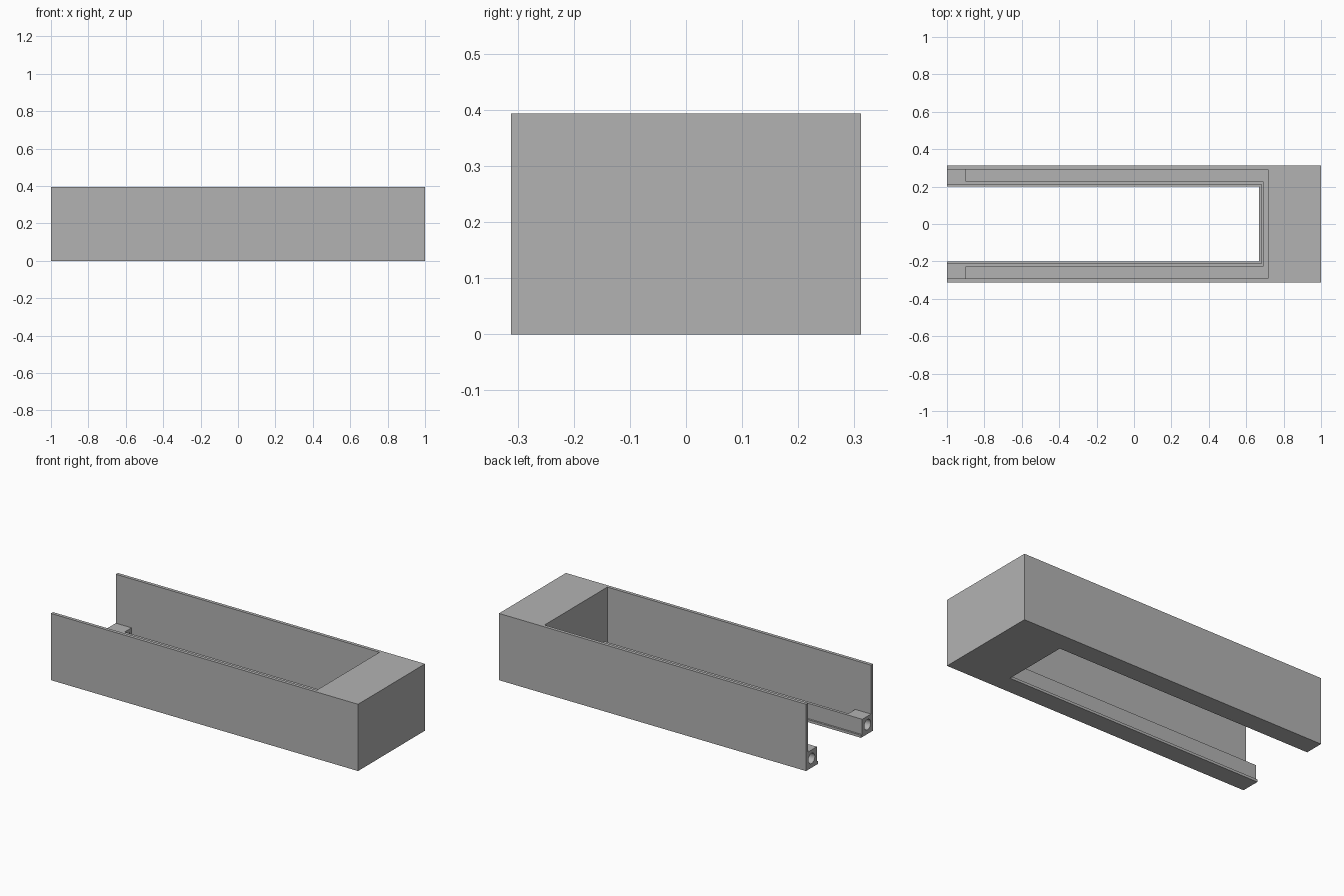
import bpy
import bmesh
from mathutils import Matrix

cube = bpy.data.objects.get("Cube")
if cube:
    bpy.data.objects.remove(cube, do_unlink=True)

grey = bpy.data.materials.new("plain grey")
grey.use_nodes = True
colour = (0.45, 0.45, 0.45, 1)
grey.diffuse_color = colour
grey.node_tree.nodes["Principled BSDF"].inputs["Base Color"].default_value = colour

FRONT = -1.0      # open end
FLOOR = 0.015     # thickness of the base ledge
CURB = 0.105      # top of the gutter curb
HEIGHT = 0.393


def prism(name, outline, z0, z1):
    """Extrude a flat outline from z0 up to z1."""
    bm = bmesh.new()
    face = bm.faces.new([bm.verts.new((x, y, z0)) for x, y in outline])
    top = bmesh.ops.extrude_face_region(bm, geom=[face])["geom"]
    bmesh.ops.translate(bm, vec=(0, 0, z1 - z0),
                        verts=[v for v in top if isinstance(v, bmesh.types.BMVert)])
    bmesh.ops.recalc_face_normals(bm, faces=bm.faces)
    return make_object(name, bm)


def make_object(name, bm):
    mesh = bpy.data.meshes.new(name)
    bm.to_mesh(mesh)
    bm.free()
    mesh.materials.append(grey)
    obj = bpy.data.objects.new(name, mesh)
    bpy.context.collection.objects.link(obj)
    return obj


def u_prism(name, outer_x, outer_y, inner_x, inner_y, z0, z1):
    """U-shaped wall that is open at the -x end."""
    half = [(FRONT, inner_y), (FRONT, outer_y), (outer_x, outer_y)]
    outline = half + [(x, -y) for x, y in reversed(half)]
    outline += [(inner_x, -inner_y), (inner_x, inner_y)]
    return prism(name, outline, z0, z1)


# Tall side walls joined to the solid end block
u_prism("outer_walls", 1.0, 0.3115, 0.717, 0.292, 0, HEIGHT)
# Base ledge with a thin lip, and the curb standing on it
u_prism("gutter_floor", 0.717, 0.292, 0.668, 0.2, 0, FLOOR)
u_prism("gutter_curb", 0.693, 0.228, 0.682, 0.211, FLOOR, CURB)

# Caps with a round drain hole at the open ends of the gutter
for side, label in ((1, "left"), (-1, "right")):
    x1, y0, y1 = -0.898, side * 0.228, side * 0.292
    cap = prism(label + "_gutter_cap",
                [(FRONT, y0), (x1, y0), (x1, y1), (FRONT, y1)], FLOOR, CURB)
    bm = bmesh.new()
    place = Matrix.Translation((-0.95, side * 0.26, 0.055)) @ Matrix.Rotation(1.5707963, 4, "Y")
    bmesh.ops.create_cone(bm, cap_ends=True, segments=32, radius1=0.03, radius2=0.03,
                          depth=0.2, matrix=place)
    cutter = make_object(label + "_drain_cutter", bm)
    cutter.hide_render = True
    cutter.hide_viewport = True
    cut = cap.modifiers.new("drain_hole", "BOOLEAN")
    cut.object = cutter
    cut.operation = "DIFFERENCE"
    cut.solver = "EXACT"
    # Bake the hole so the cutter can go
    bpy.context.view_layer.update()
    baked = bpy.data.meshes.new_from_object(cap.evaluated_get(bpy.context.evaluated_depsgraph_get()))
    cap.modifiers.clear()
    cap.data = baked
    bpy.data.objects.remove(cutter, do_unlink=True)
